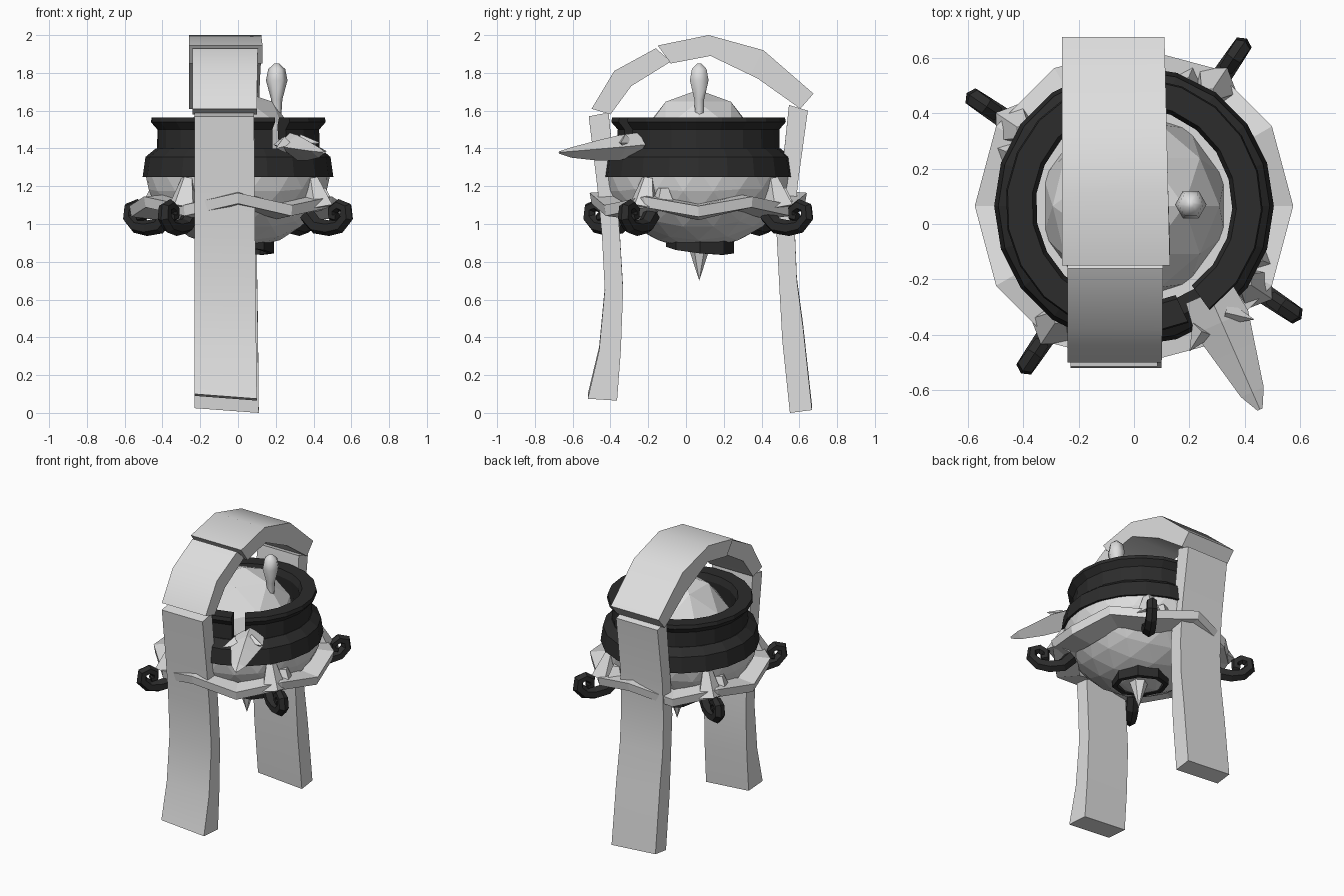
import bpy, bmesh, math
from mathutils import Vector, Matrix

old = bpy.data.objects.get("Cube")
if old:
    bpy.data.objects.remove(old, do_unlink=True)

CENTRE = Vector((0, 0.065, 0))


def material(name, value):
    m = bpy.data.materials.new(name)
    m.use_nodes = True
    colour = (value, value, value, 1)
    m.diffuse_color = colour
    m.node_tree.nodes["Principled BSDF"].inputs["Base Color"].default_value = colour
    return m


LIGHT = material("light grey", 0.73)
DARK = material("charcoal", 0.025)


def finish(name, bm, mat):
    bmesh.ops.recalc_face_normals(bm, faces=bm.faces)
    mesh = bpy.data.meshes.new(name)
    bm.to_mesh(mesh)
    bm.free()
    mesh.materials.append(mat)
    ob = bpy.data.objects.new(name, mesh)
    bpy.context.collection.objects.link(ob)
    return ob


def smooth(ob, degrees):
    bpy.ops.object.select_all(action='DESELECT')
    ob.select_set(True)
    bpy.context.view_layer.objects.active = ob
    bpy.ops.object.shade_smooth_by_angle(angle=math.radians(degrees))


def loft(name, sections, mat, closed=False):
    """Skin a list of equal cross-sections, capped unless it loops."""
    bm = bmesh.new()
    rows = [[bm.verts.new(p) for p in s] for s in sections]
    n = len(rows[0])
    pairs = list(zip(rows, rows[1:])) + ([(rows[-1], rows[0])] if closed else [])
    for a, b in pairs:
        for i in range(n):
            j = (i + 1) % n
            bm.faces.new((a[i], a[j], b[j], b[i]))
    if not closed:
        bm.faces.new(rows[0])
        bm.faces.new(rows[-1])
    return finish(name, bm, mat)


def polar(angle, r, z):
    a = math.radians(angle)
    return CENTRE + Vector((r * math.cos(a), r * math.sin(a), z))


def cone(name, base, tip, radius, sides, tip_radius=0):
    """Spike or stump from a base point to a tip."""
    base, tip = Vector(base), Vector(tip)
    axis = tip - base
    bm = bmesh.new()
    bmesh.ops.create_cone(bm, cap_ends=True, segments=sides, radius1=radius, radius2=tip_radius,
                          depth=axis.length,
                          matrix=Matrix.Translation((base + tip) / 2)
                          @ axis.to_track_quat('Z', 'Y').to_matrix().to_4x4())
    return finish(name, bm, LIGHT)


def ball(name, detail, radius, height, ceiling):
    """Faceted ball around the body centre, flattened above the ceiling."""
    bm = bmesh.new()
    bmesh.ops.create_icosphere(bm, subdivisions=detail, radius=1,
                               matrix=Matrix.Translation(CENTRE + Vector((0, 0, 1.29)))
                               @ Matrix.Diagonal((radius, radius, height, 1)))
    for v in bm.verts:
        v.co.z = min(v.co.z, ceiling)
    return finish(name, bm, LIGHT)


def strap(name, stations, x_start, x_end, slant=0):
    """Thick band: stations are (outer y, outer z, inner y, inner z)."""
    sections = []
    for i, (oy, oz, iy, iz) in enumerate(stations):
        t = i / (len(stations) - 1)
        l, r = [a + (b - a) * t for a, b in zip(x_start, x_end)]
        d = slant * t
        sections.append([(l, oy, oz + d), (r, oy, oz), (r, iy, iz), (l, iy, iz + d)])
    smooth(loft(name, sections, LIGHT), 40)


# Strap: two legs and a two-piece arch
strap("front_strap", [(-.515, 1.57, -.41, 1.59), (-.47, 1.2, -.37, 1.2), (-.445, .94, -.35, .94),
                      (-.43, .65, -.333, .65), (-.46, .33, -.345, .33), (-.52, .075, -.365, .065)],
      (-.23, .085), (-.23, .10), .025)
strap("back_strap", [(.645, 1.6, .545, 1.63), (.59, 1.2, .5, 1.2), (.577, .94, .48, .94),
                     (.587, .7, .495, .65), (.62, .45, .51, .38), (.667, .015, .55, .0)],
      (-.23, .09), (-.23, .11), .025)
strap("front_arch", [(-.5, 1.61, -.4, 1.58), (-.38, 1.81, -.29, 1.73), (-.16, 1.93, -.08, 1.86)],
      (-.24, .10), (-.24, .105))
strap("top_arch", [(-.15, 1.945, -.08, 1.85), (.12, 2.0, .13, 1.89), (.41, 1.92, .38, 1.77),
                   (.675, 1.69, .605, 1.61)], (-.26, .13), (-.26, .11))

# Faceted bowl with a narrower dome rising inside the collar
ball("bowl", 3, .495, .42, 1.34)
ball("dome", 2, .345, .42, 2)

# Dark collar: full lower band, upper band broken above the beak
SEG = 20
lower = [(.42, 1.25), (.505, 1.25), (.49, 1.355), (.435, 1.4), (.37, 1.4), (.37, 1.3)]
upper = [(.37, 1.38), (.432, 1.38), (.43, 1.5), (.465, 1.54), (.46, 1.565), (.37, 1.565), (.355, 1.52)]
loft("lower_collar", [[polar(i * 360 / SEG, r, z) for r, z in lower] for i in range(SEG)], DARK, True)
loft("upper_collar", [[polar(-54 + i * 349 / SEG, r, z) for r, z in upper] for i in range(SEG + 1)], DARK)

# Wavy light rim around the middle
WAVE = (1.07, 1.12, 1.075, 1.14, 1.075, 1.12)
loft("rim", [[polar(i * 30, r, WAVE[i % 6] + h) for r, h in
              ((.41, -.05), (.565, -.032), (.575, .025), (.45, .035))] for i in range(12)], LIGHT, True)

# Four curled hooks, each with a rocky lug above
HOOK = [(.44, 1.05), (.50, .99), (.58, .978), (.65, .99), (.695, 1.035), (.69, 1.085),
        (.645, 1.1), (.605, 1.075), (.605, 1.04), (.635, 1.035)]
for k in range(4):
    a = -34 + 90 * k
    side = polar(a + 90, 1, 0) - CENTRE
    sections = []
    for i, (r, z) in enumerate(HOOK):
        p, q = HOOK[max(i - 1, 0)], HOOK[min(i + 1, len(HOOK) - 1)]
        t = Vector((q[0] - p[0], q[1] - p[1])).normalized()
        size = .046 - .0022 * i
        ring = []
        for s in range(6):
            c, w = size * math.cos(s * math.pi / 3), size * math.sin(s * math.pi / 3)
            ring.append(polar(a, r - t.y * c, z + t.x * c) + side * w)
        sections.append(ring)
    loft(f"hook_{k + 1}", sections, DARK)
    cone(f"lug_{k + 1}", polar(a, .52, 1.08), polar(a, .475, 1.24), .085, 5, .035)
    cone(f"lug_side_{k + 1}", polar(a + 11, .48, 1.1), polar(a + 11, .475, 1.19), .07, 4, .03)

# Teardrop knob on the dome
profile = [(.025, 1.58), (.03, 1.66), (.057, 1.76), (.045, 1.82), (.012, 1.85)]
smooth(loft("knob", [[Vector((.205 + r * math.cos(s * math.pi / 3), .07 + r * math.sin(s * math.pi / 3), z))
                      for s in range(6)] for r, z in profile], LIGHT), 65)

# Spike underneath, inside a thin tilted dark ring
cone("bottom_spike", (.02, .07, .9), (.02, .07, .7), .065, 6)
ring = []
for i in range(8):
    a = i * 45
    low = .862 - .025 * math.cos(math.radians(a - 45))
    ring.append([polar(a, r, z) + Vector((.01, .01, 0)) for r, z in
                 ((.15, low), (.18, low), (.18, .92), (.15, .92))])
loft("bottom_ring", ring, DARK, True)

# Beak: tapering sections along a slanted axis, with two side barbs
start, end = Vector((.27, -.25, 1.42)), Vector((.455, -.67, 1.38))
axis = (end - start).normalized()
across = axis.cross(Vector((0, 0, 1))).normalized()
beak = []
for t, w, up, down in ((0, .09, .065, .05), (.25, .105, .06, .075), (.5, .08, .045, .065),
                       (.85, .045, .02, .035), (1, .01, .005, .008)):
    c = start.lerp(end, t)
    beak.append([c + across * w, c + Vector((0, 0, up)), c - across * w, c - Vector((0, 0, down))])
loft("beak", beak, LIGHT)
cone("beak_barb_left", (.33, -.32, 1.43), (.435, -.345, 1.43), .045, 4)
cone("beak_barb_right", (.25, -.38, 1.42), (.2, -.46, 1.40), .045, 4)
